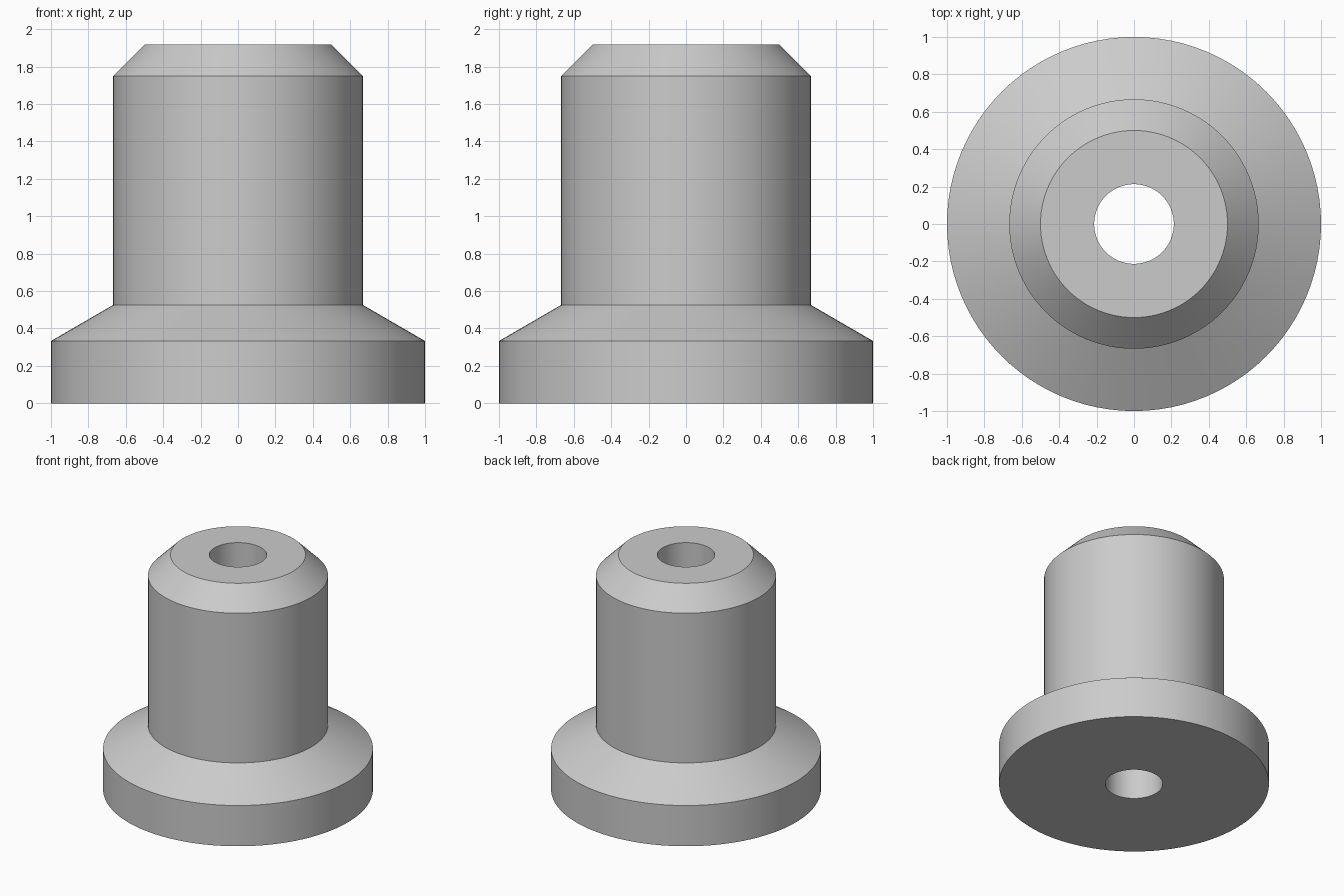
import bpy
import bmesh
import math

SEGMENTS = 96
BORE = 0.213

cube = bpy.data.objects.get("Cube")
if cube:
    bpy.data.objects.remove(cube, do_unlink=True)

# Plain grey material
grey = bpy.data.materials.new("light grey")
grey.use_nodes = True
colour = (0.6, 0.6, 0.6, 1)
grey.diffuse_color = colour
grey.node_tree.nodes["Principled BSDF"].inputs["Base Color"].default_value = colour


def lathe(name, profile, material):
    """Turn a closed (radius, height) profile around the z axis."""
    bm = bmesh.new()
    verts = [bm.verts.new((r, 0, z)) for r, z in profile]
    edges = [bm.edges.new((a, b)) for a, b in zip(verts, verts[1:] + verts[:1])]
    bmesh.ops.spin(bm, geom=verts + edges, cent=(0, 0, 0), axis=(0, 0, 1),
                   angle=math.tau, steps=SEGMENTS, use_merge=True)
    bmesh.ops.remove_doubles(bm, verts=bm.verts[:], dist=1e-5)
    bmesh.ops.recalc_face_normals(bm, faces=bm.faces[:])
    mesh = bpy.data.meshes.new(name)
    bm.to_mesh(mesh)
    bm.free()
    mesh.materials.append(material)
    obj = bpy.data.objects.new(name, mesh)
    bpy.context.collection.objects.link(obj)
    return obj


# Flanged bushing: flange, sloped shoulder, barrel, chamfered top, through bore
bushing = lathe("flanged_bushing", [
    (BORE, 0), (1, 0), (1, 0.333), (0.667, 0.526),
    (0.667, 1.75), (0.5, 1.917), (BORE, 1.917),
], grey)

# Smooth round walls with crisp rims
bpy.ops.object.select_all(action="DESELECT")
bushing.select_set(True)
bpy.context.view_layer.objects.active = bushing
bpy.ops.object.shade_smooth_by_angle(angle=math.radians(25))
